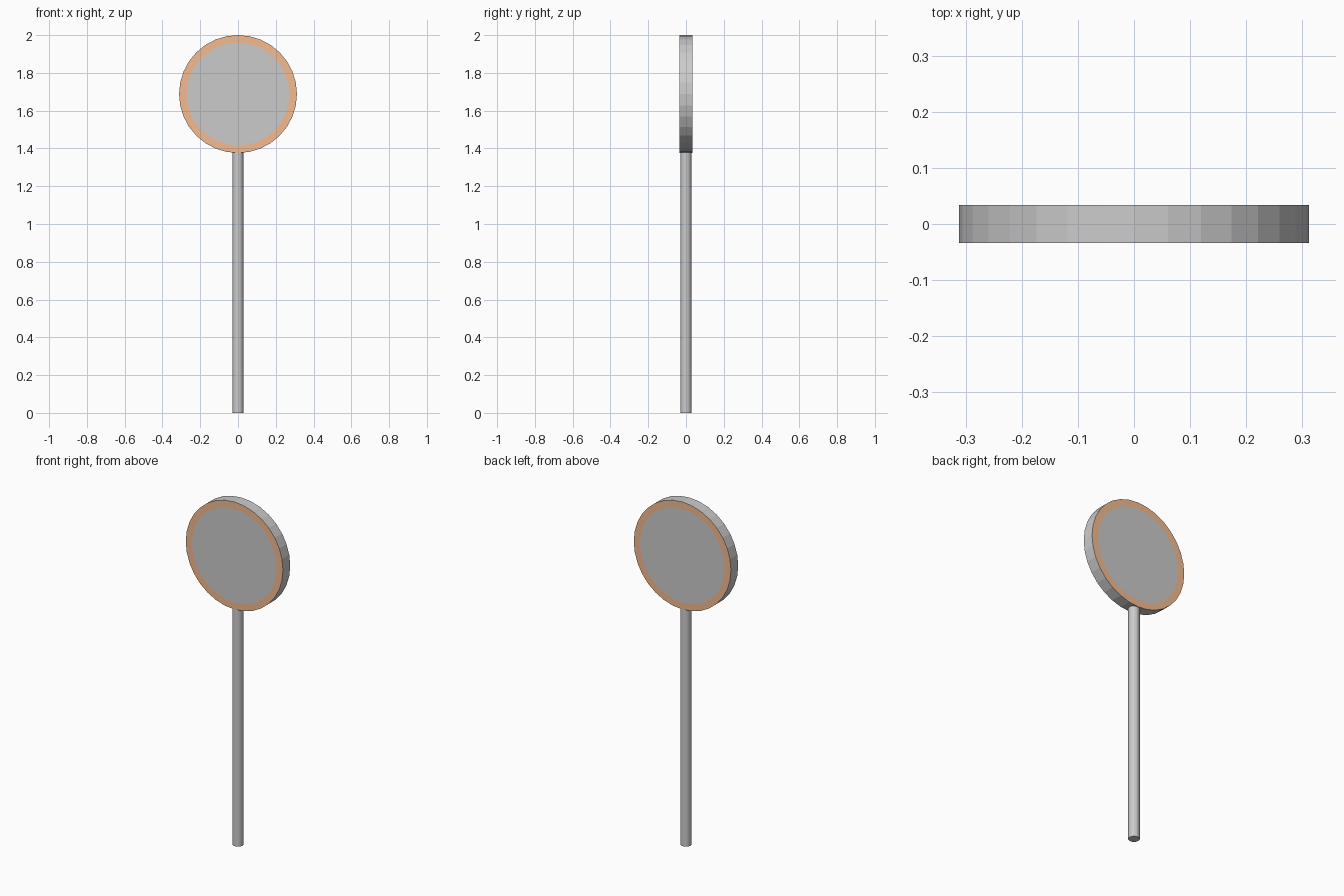
import bpy, bmesh
from math import radians

if "Cube" in bpy.data.objects:
    bpy.data.objects.remove(bpy.data.objects["Cube"])

SIDES = 32
DISC_R, RIM_WIDTH, DISC_DEPTH = 0.312, 0.04, 0.067
POLE_R = 0.03
CENTRE_Z = 2 - DISC_R

# round pole
pole_top = CENTRE_Z - DISC_R + 0.006
bpy.ops.mesh.primitive_cylinder_add(vertices=SIDES, radius=POLE_R, depth=pole_top,
                                    location=(0, 0, pole_top / 2))
bpy.context.object.name = "pole"

# sign disc, axis along y
bpy.ops.mesh.primitive_cylinder_add(vertices=SIDES, radius=DISC_R, depth=DISC_DEPTH,
                                    location=(0, 0, CENTRE_Z), rotation=(radians(90), 0, 0))
disc = bpy.context.object
disc.name = "sign_disc"

grey = bpy.data.materials.new("grey")
grey.diffuse_color = (0.8, 0.8, 0.8, 1)
grey.use_nodes = True
grey.node_tree.nodes["Principled BSDF"].inputs["Base Color"].default_value = grey.diffuse_color
orange = bpy.data.materials.new("orange")
orange.diffuse_color = (0.9, 0.5, 0.28, 1)
orange.use_nodes = True
orange.node_tree.nodes["Principled BSDF"].inputs["Base Color"].default_value = orange.diffuse_color
disc.data.materials.append(grey)
disc.data.materials.append(orange)

# coloured border ring inset on both faces
bm = bmesh.new()
bm.from_mesh(disc.data)
caps = [f for f in bm.faces if len(f.verts) == SIDES]
ring = bmesh.ops.inset_region(bm, faces=caps, thickness=RIM_WIDTH, use_even_offset=True)
for face in ring["faces"]:
    face.material_index = 1
bm.to_mesh(disc.data)
bm.free()
